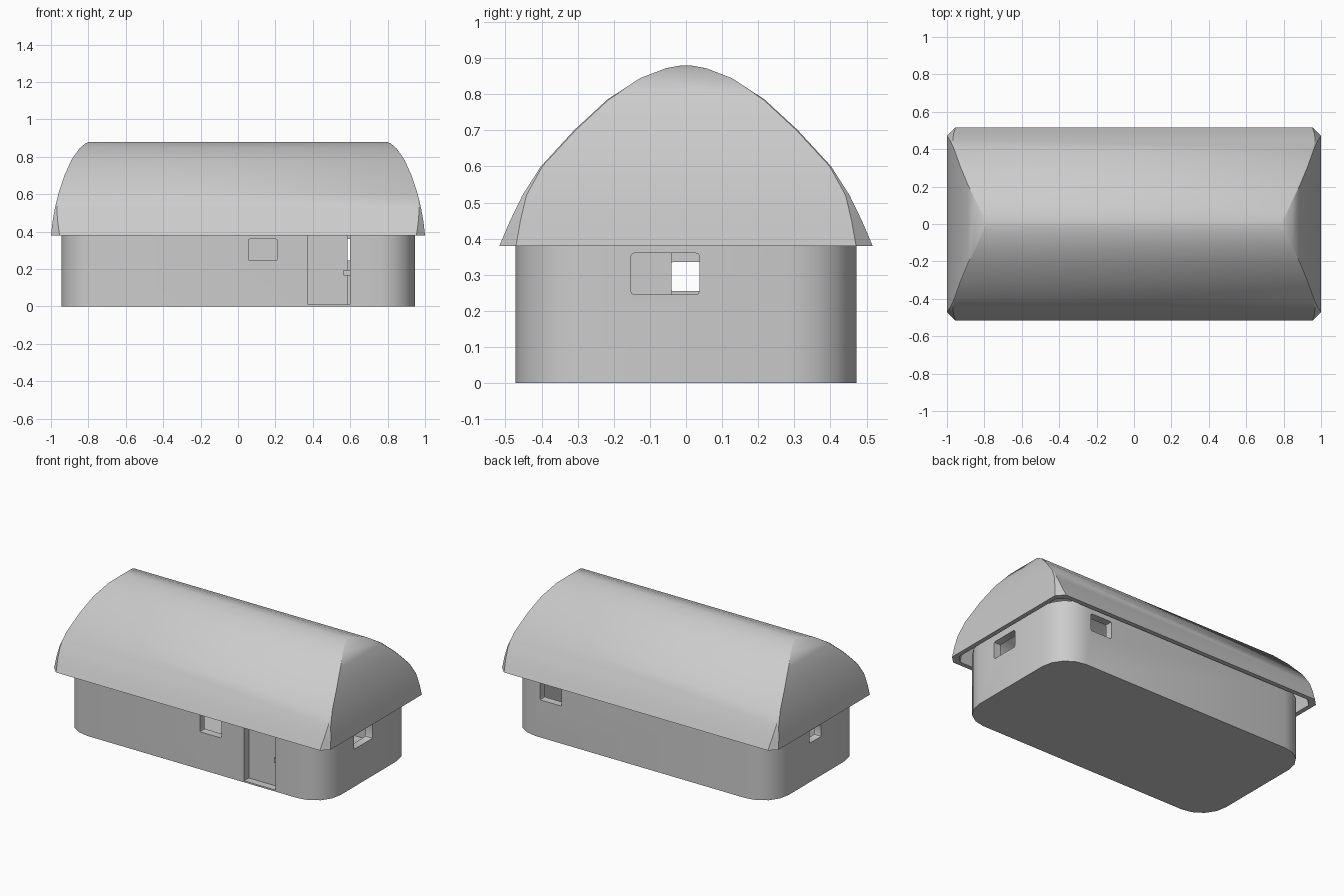
import bpy, bmesh, math

if "Cube" in bpy.data.objects:
    bpy.data.objects.remove(bpy.data.objects["Cube"])


def add_mesh(name, bm, smooth=False):
    bmesh.ops.recalc_face_normals(bm, faces=bm.faces)
    me = bpy.data.meshes.new(name)
    bm.to_mesh(me)
    bm.free()
    ob = bpy.data.objects.new(name, me)
    bpy.context.collection.objects.link(ob)
    if smooth:
        shade(ob)
    return ob


def select(ob):
    bpy.ops.object.select_all(action='DESELECT')
    ob.select_set(True)
    bpy.context.view_layer.objects.active = ob


def shade(ob):
    select(ob)
    bpy.ops.object.shade_smooth_by_angle(angle=math.radians(35))


def loft(name, rings, smooth=False):
    """Skin a stack of equal-sized rings and close both ends."""
    bm = bmesh.new()
    vs = [[bm.verts.new(p) for p in r] for r in rings]
    n = len(vs[0])
    for a, b in zip(vs, vs[1:]):
        for i in range(n):
            j = (i + 1) % n
            bm.faces.new((a[i], a[j], b[j], b[i]))
    bm.faces.new(vs[0])
    bm.faces.new(vs[-1])
    return add_mesh(name, bm, smooth)


def rounded_rect(hx, hy, r, z, seg):
    pts = []
    for q, (sx, sy) in enumerate([(1, 1), (-1, 1), (-1, -1), (1, -1)]):
        for k in range(seg + 1):
            a = math.pi / 2 * (q + k / seg)
            pts.append((sx * (hx - r) + r * math.cos(a),
                        sy * (hy - r) + r * math.sin(a), z))
    return pts


def box(name, x0, x1, y0, y1, z0, z1, bevel=0, axis=0):
    bm = bmesh.new()
    bmesh.ops.create_cube(bm, size=1)
    for v in bm.verts:
        v.co = ((x0 + x1) / 2 + v.co.x * (x1 - x0),
                (y0 + y1) / 2 + v.co.y * (y1 - y0),
                (z0 + z1) / 2 + v.co.z * (z1 - z0))
    if bevel:
        # round only the edges that run along the cutting axis
        edges = [e for e in bm.edges
                 if abs(e.verts[0].co[axis] - e.verts[1].co[axis]) > 1e-4]
        bmesh.ops.bevel(bm, geom=edges, offset=bevel, segments=2,
                        profile=0.5, affect='EDGES')
    return add_mesh(name, bm)


def cut(target, cutter):
    m = target.modifiers.new("cut", 'BOOLEAN')
    m.operation = 'DIFFERENCE'
    m.solver = 'EXACT'
    m.object = cutter
    select(target)
    bpy.ops.object.modifier_apply(modifier=m.name)
    bpy.data.objects.remove(cutter, do_unlink=True)


# Walls: hollow rounded box with a thin floor
T = 0.05
walls = loft("walls", [rounded_rect(0.945, 0.472, 0.185, z, 4) for z in (0, 0.41)])
cut(walls, loft("room_cutter",
                [rounded_rect(0.945 - T, 0.472 - T, 0.135, z, 4) for z in (0.01, 0.6)]))

# Window and door openings
cut(walls, box("front_window", 0.055, 0.21, -0.6, -0.3, 0.245, 0.36, 0.008, 1))
cut(walls, box("back_window", 0.57, 0.725, 0.3, 0.6, 0.245, 0.36, 0.008, 1))
cut(walls, box("right_window", 0.8, 1.1, -0.153, 0.037, 0.245, 0.36, 0.01, 0))
cut(walls, box("left_window", -1.1, -0.8, -0.045, 0.075, 0.255, 0.335, 0.008, 0))
cut(walls, box("doorway", 0.375, 0.6, -0.6, -0.3, 0.01, 0.38))
shade(walls)

# Door leaf, its latch and an inner partition
box("door", 0.37, 0.585, -0.424, -0.405, 0.01, 0.385)
box("door_latch", 0.565, 0.6, -0.435, -0.42, 0.165, 0.195)
box("partition", 0.29, 0.32, -0.43, -0.04, 0.005, 0.41)

# Roof: curved hipped shell, (height, half length, half depth) per level
levels = [(0.38, 1.0, 0.517), (0.45, 0.992, 0.487), (0.52, 0.98, 0.453),
          (0.60, 0.961, 0.402), (0.70, 0.928, 0.31), (0.785, 0.89, 0.218),
          (0.845, 0.847, 0.126), (0.872, 0.815, 0.055), (0.88, 0.795, 0.012)]


def roof_ring(z, hx, hy):
    c = max(0.004, 0.046 - 0.25 * (z - 0.38))   # corner chamfer fades upward
    c = min(c, hy * 0.5)
    return [(hx, hy - c, z), (hx - c, hy, z), (c - hx, hy, z), (-hx, hy - c, z),
            (-hx, c - hy, z), (c - hx, -hy, z), (hx - c, -hy, z), (hx, c - hy, z)]


outer = [roof_ring(*l) for l in reversed(levels)]
inner = [roof_ring(0.38 + (z - 0.38) * 0.94, hx - 0.03, max(hy - 0.03, 0.01))
         for z, hx, hy in levels]
loft("roof", outer + inner, True)
